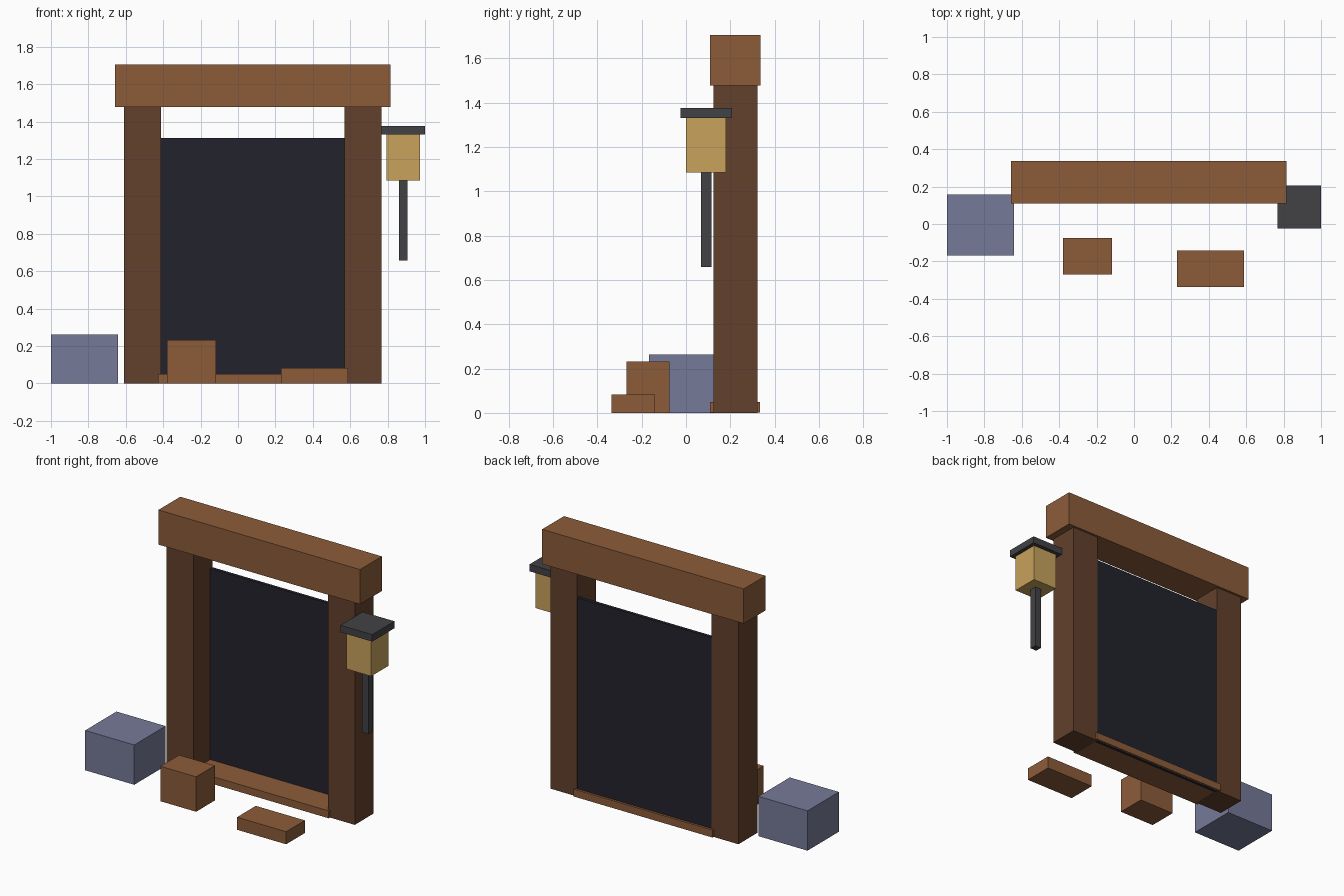
import bpy
from mathutils import Vector

cube = bpy.data.objects.get("Cube")
if cube:
    bpy.data.objects.remove(cube, do_unlink=True)


def linear(c):
    c /= 255
    return c / 12.92 if c <= 0.04045 else ((c + 0.055) / 1.055) ** 2.4


def material(name, *rgb):
    mat = bpy.data.materials.new(name)
    mat.use_nodes = True
    colour = [linear(c) for c in rgb] + [1]
    mat.diffuse_color = colour
    bsdf = mat.node_tree.nodes["Principled BSDF"]
    bsdf.inputs["Base Color"].default_value = colour
    bsdf.inputs["Roughness"].default_value = 0.9
    return mat


def box(name, mat, x, y, z):
    """Box spanning the given (low, high) range on each axis."""
    lo, hi = Vector((x[0], y[0], z[0])), Vector((x[1], y[1], z[1]))
    bpy.ops.mesh.primitive_cube_add(size=1)
    ob = bpy.context.object
    ob.name = ob.data.name = name
    for v in ob.data.vertices:
        v.co = (lo + hi) / 2 + v.co * (hi - lo)
    ob.data.materials.append(mat)
    return ob


timber = material("timber brown", 140, 92, 58)
dark_timber = material("dark timber", 98, 64, 44)
void = material("near black", 34, 34, 44)
iron = material("dark iron", 66, 66, 70)
glow = material("lantern gold", 200, 163, 92)
stone = material("blue grey stone", 118, 122, 152)

# Door frame, symmetric about its own centre line
mid = 0.079
for name, side in (("right_post", -1), ("left_post", 1)):
    inner, outer = mid + side * 0.491, mid + side * 0.688
    box(name, dark_timber, sorted((inner, outer)), (0.124, 0.322), (0, 1.477))
box("lintel_beam", timber, (mid - 0.737, mid + 0.737), (0.109, 0.337), (1.477, 1.706))
box("door_sill", timber, (mid - 0.508, mid + 0.508), (0.109, 0.335), (0.001, 0.05))
box("doorway_panel", void, (mid - 0.491, mid + 0.491), (0.298, 0.32), (0, 1.313))

# Hanging lantern beside the left post
lx, ly = 0.883, 0.091
for name, mat, half, z in (
    ("lantern_cap", iron, 0.116, (1.33, 1.376)),
    ("lantern_body", glow, 0.09, (1.084, 1.33)),
    ("lantern_rod", iron, 0.023, (0.658, 1.1)),
):
    box(name, mat, (lx - half, lx + half), (ly - half, ly + half), z)

# Loose blocks on the ground
box("stone_block", stone, (-1, -0.641), (-0.168, 0.159), (0, 0.263))
box("timber_block", timber, (-0.379, -0.118), (-0.269, -0.074), (0, 0.231))
box("timber_plank", timber, (0.229, 0.588), (-0.337, -0.141), (0, 0.083))
